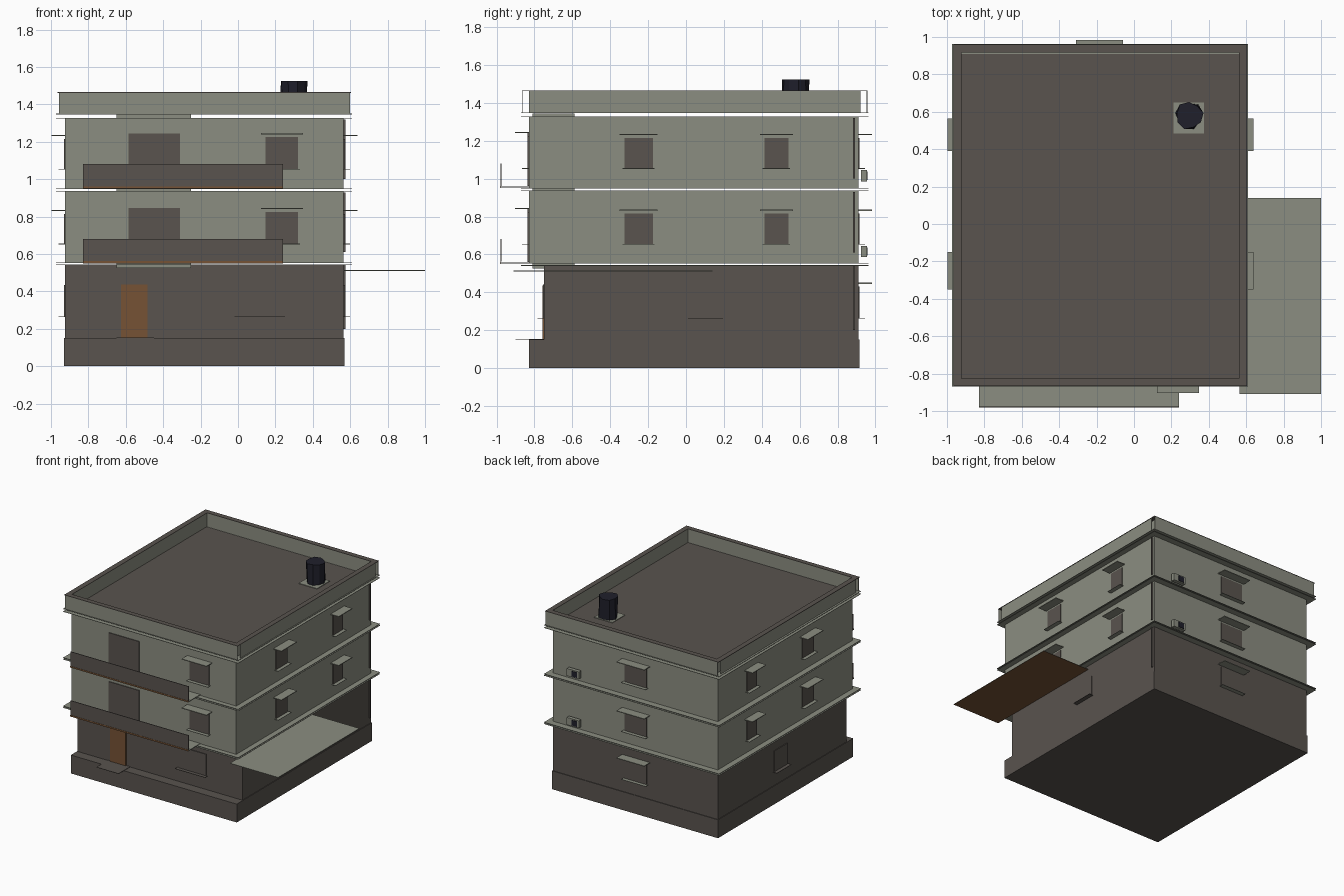
import bpy
import bmesh

cube = bpy.data.objects.get("Cube")
if cube:
    bpy.data.objects.remove(cube)


def material(name, rgb):
    m = bpy.data.materials.new(name)
    m.use_nodes = True
    m.diffuse_color = (*rgb, 1)
    m.node_tree.nodes["Principled BSDF"].inputs["Base Color"].default_value = (*rgb, 1)
    return m


PALE = material("pale plaster", (0.26, 0.27, 0.22))
DARK = material("dark stone", (0.1, 0.087, 0.077))
WOOD = material("brown wood", (0.18, 0.085, 0.035))
TAR = material("tar black", (0.014, 0.014, 0.024))
T = 0.003  # sheet thickness


def finish(name, bm, mats):
    mesh = bpy.data.meshes.new(name)
    bm.to_mesh(mesh)
    bm.free()
    for m in mats:
        mesh.materials.append(m)
    obj = bpy.data.objects.new(name, mesh)
    bpy.context.scene.collection.objects.link(obj)
    return obj


def box(name, x, y, z, mat, under=None):
    """Box from (min, max) ranges, optionally with another colour underneath."""
    bm = bmesh.new()
    bmesh.ops.create_cube(bm, size=1)
    for v in bm.verts:
        v.co = [r[0] if c < 0 else r[1] for c, r in zip(v.co, (x, y, z))]
    bm.normal_update()
    if under:
        for f in bm.faces:
            f.material_index = int(f.normal.z < -0.5)
    return finish(name, bm, [mat, under] if under else [mat])


# Wall planes and outward directions
X0, X1, Y0, Y1 = -0.925, 0.565, -0.83, 0.91
WALLS = {"front": ("y", Y0, -1), "back": ("y", Y1, 1),
         "left": ("x", X0, -1), "right": ("x", X1, 1),
         "ground_front": ("y", -0.75, -1)}


def on_wall(name, side, u, depth, z, mat):
    axis, plane, sign = WALLS[side]
    out = tuple(sorted((plane, plane + sign * depth)))
    if axis == "x":
        return box(name, out, u, z, mat)
    return box(name, u, out, z, mat)


def window(name, side, u, z, awning=True):
    on_wall(name + "_pane", side, u, 0.006, z, DARK)
    wide = (u[0] - 0.025, u[1] + 0.025)
    sill = (u[0] - 0.01, u[1] + 0.01)
    sill_mat = PALE if awning else DARK
    on_wall(name + "_sill", side, sill, 0.035, (z[0] - T, z[0]), sill_mat)
    if awning:
        on_wall(name + "_awning", side, wide, 0.073, (z[1] + 0.015, z[1] + 0.021), PALE)


# Main storeys
box("plinth", (X0 - 0.005, X1 + 0.005), (Y0, Y1 + 0.005), (0, 0.15), DARK)
box("ground_floor", (X0, X1), (-0.75, Y1), (0.15, 0.54), DARK)
box("first_floor", (X0, X1), (Y0, Y1), (0.555, 0.935), PALE)
box("second_floor", (X0, X1), (Y0, Y1), (0.95, 1.325), PALE)
box("stair_core", (-0.65, -0.25), (-0.81, -0.59), (0.525, 1.345), PALE)

# Cornices made of paired thin sheets
for i, (low, high) in enumerate(((0.54, 0.555), (0.935, 0.95), (1.325, 1.35))):
    for part, z in (("lower", low), ("upper", high - T)):
        box(f"cornice_{i}_{part}", (-0.973, 0.61), (-0.87, 0.963), (z, z + T), PALE)

# Roof deck, parapet and its coping
box("roof_deck", (X0, X1), (Y0, Y1), (1.347, 1.353), DARK)
for name, x, y in (("front", (-0.957, 0.6), (-0.865, -0.862)),
                   ("back", (-0.957, 0.6), (0.954, 0.957)),
                   ("left", (-0.957, -0.954), (Y0, 0.92)),
                   ("right", (0.597, 0.6), (Y0, 0.92)),
                   ("inner_front", (X0, X1), (Y0, Y0 + T)),
                   ("inner_back", (X0, X1), (0.917, 0.92)),
                   ("inner_left", (X0, X0 + T), (Y0, 0.92)),
                   ("inner_right", (X1 - T, X1), (Y0, 0.92))):
    box("parapet_" + name, x, y, (1.35, 1.462), PALE)
for name, x, y in (("front", (-0.965, 0.603), (-0.867, Y0 + T)),
                   ("back", (-0.965, 0.603), (0.917, 0.959)),
                   ("left", (-0.965, X0 + T), (Y0, 0.92)),
                   ("right", (X1 - T, 0.603), (Y0, 0.92))):
    box("coping_" + name, x, y, (1.462, 1.465), DARK)

# Chimney pot on a pale pad
box("chimney_pad", (0.21, 0.375), (0.485, 0.65), (1.353, 1.358), PALE)
bm = bmesh.new()
bmesh.ops.create_cone(bm, cap_ends=True, segments=9, radius1=0.07,
                      radius2=0.072, depth=0.168)
for i, v in enumerate(bm.verts):
    v.co.xy *= 1 + 0.08 * (i % 3 - 1)
chimney = finish("chimney", bm, [TAR])
chimney.location = (0.295, 0.58, 1.44)

# Upper storeys: balcony, door, windows and cooling units
for storey, z in (("first", 0.56), ("second", 0.96)):
    box(storey + "_balcony_floor", (-0.83, 0.24), (-0.98, Y0),
        (z - 0.008, z - 0.002), PALE, WOOD)
    box(storey + "_balcony_edge", (-0.83, 0.24), (-0.982, -0.979),
        (z - 0.01, z + 0.002), WOOD)
    box(storey + "_balcony_railing", (-0.83, 0.24), (-0.98, -0.975),
        (z + 0.002, z + 0.12), DARK)
    on_wall(storey + "_balcony_door", "front", (-0.585, -0.31), 0.006,
            (z, z + 0.285), DARK)
    opening = (z + 0.095, z + 0.255)
    window(storey + "_front_window", "front", (0.148, 0.322), (z + 0.095, z + 0.265))
    window(storey + "_back_window", "back", (-0.285, -0.085), opening)
    for side in ("left", "right"):
        window(f"{storey}_{side}_window_a", side, (-0.325, -0.175), opening)
        window(f"{storey}_{side}_window_b", side, (0.415, 0.54), opening)
    box(storey + "_cooling_unit", (0.3, 0.41), (0.925, 0.955),
        (z + 0.025, z + 0.085), PALE)
    box(storey + "_cooling_fan", (0.315, 0.365), (0.955, 0.959),
        (z + 0.033, z + 0.077), TAR)

# Ground storey openings
on_wall("entrance_door", "ground_front", (-0.625, -0.485), 0.008, (0.15, 0.437), WOOD)
box("door_step", (-0.65, -0.45), (-0.9, -0.75), (0.15, 0.153), DARK)
window("ground_front_window", "ground_front", (-0.01, 0.24), (0.265, 0.44), False)
window("ground_back_window", "back", (-0.285, -0.085), (0.265, 0.43))
for side in ("left", "right"):
    window(f"ground_{side}_window", side, (0.02, 0.185), (0.265, 0.435), False)

# Side canopy with a wooden underside
box("side_canopy", (X1, 1.0), (-0.91, 0.14), (0.51, 0.514), PALE, WOOD)

# Drainpipe in three lengths
for i, z in enumerate(((0.2, 0.54), (0.61, 0.93), (1.0, 1.32))):
    on_wall(f"drainpipe_{i}", "right", (0.882, 0.892), 0.01, z, DARK)
